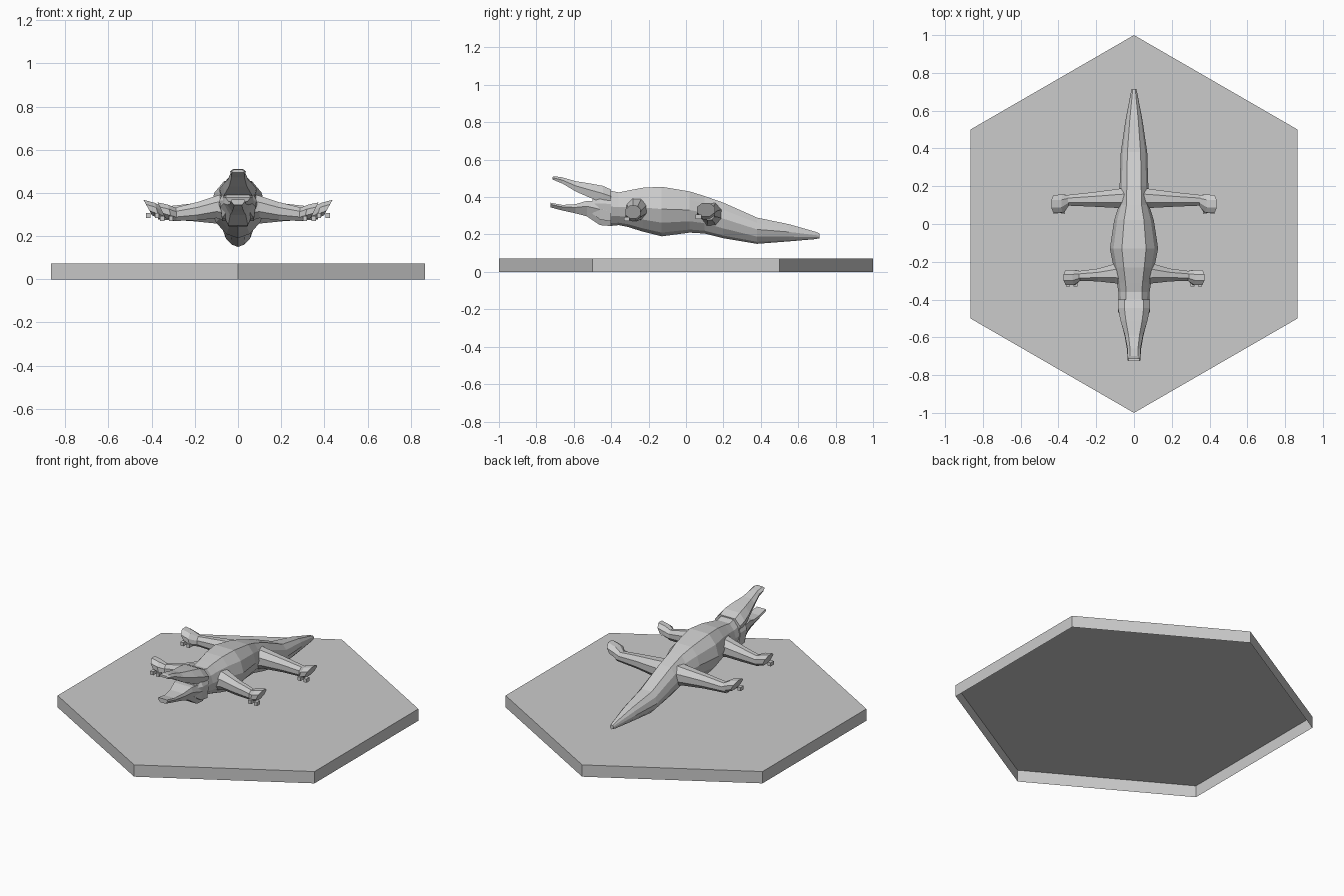
import bpy, bmesh, math
from mathutils import Vector


def make_object(name, bm, mirror=False):
    bmesh.ops.recalc_face_normals(bm, faces=bm.faces[:])
    mesh = bpy.data.meshes.new(name)
    bm.to_mesh(mesh)
    bm.free()
    ob = bpy.data.objects.new(name, mesh)
    bpy.context.collection.objects.link(ob)
    if mirror:
        ob.modifiers.new("mirror", 'MIRROR')
    return ob


def loft(name, rings, mirror=False):
    """Bridge a list of equal point rings and cap both ends."""
    bm = bmesh.new()
    vr = [[bm.verts.new(p) for p in ring] for ring in rings]
    n = len(vr[0])
    for a, b in zip(vr, vr[1:]):
        for i in range(n):
            bm.faces.new((a[i], a[(i + 1) % n], b[(i + 1) % n], b[i]))
    bm.faces.new(vr[0])
    bm.faces.new(vr[-1])
    return make_object(name, bm, mirror)


def section(half, y, w, top, bottom):
    """Symmetric cross-section from a half outline in the -1..1 range."""
    full = half + [(-x, z) for x, z in reversed(half) if x > 0]
    mid, h = (top + bottom) / 2, (top - bottom) / 2
    return [(x * w, y, mid + z * h) for x, z in full]


# Hexagonal base, open underneath
bm = bmesh.new()
corners = [(math.sin(i * math.pi / 3), math.cos(i * math.pi / 3)) for i in range(6)]
low = [bm.verts.new((x, y, 0)) for x, y in corners]
high = [bm.verts.new((x, y, 0.072)) for x, y in corners]
bm.faces.new(high)
for i in range(6):
    j = (i + 1) % 6
    bm.faces.new((low[i], low[j], high[j], high[i]))
base = make_object("hex_base", bm)
if base.data.polygons[0].normal.z < 0:
    base.data.flip_normals()

# Body and tail
body_half = [(0.5, 1), (0.85, 0.6), (1, 0.1), (0.8, -0.45), (0.42, -0.85), (0, -1)]
body = [  # y, half width, top, bottom
    (-0.41, 0.082, 0.435, 0.245), (-0.36, 0.083, 0.425, 0.25),
    (-0.31, 0.09, 0.435, 0.24), (-0.23, 0.108, 0.45, 0.215),
    (-0.13, 0.128, 0.455, 0.19), (0.02, 0.105, 0.43, 0.21),
    (0.10, 0.08, 0.405, 0.205), (0.20, 0.076, 0.37, 0.18),
    (0.38, 0.07, 0.29, 0.15), (0.55, 0.045, 0.255, 0.163),
    (0.69, 0.018, 0.215, 0.175), (0.715, 0.012, 0.205, 0.18)]
loft("body_and_tail", [section(body_half, *s) for s in body])

# Head: upper jaw, lower jaw and the block behind the mouth
jaw_half = [(0.6, 1), (1, 0.1), (0.85, -1)]
upper = [(-0.40, 0.085, 0.44, 0.36), (-0.445, 0.085, 0.46, 0.37),
         (-0.51, 0.072, 0.472, 0.395), (-0.59, 0.048, 0.485, 0.43),
         (-0.66, 0.035, 0.505, 0.472), (-0.70, 0.036, 0.511, 0.488),
         (-0.715, 0.03, 0.508, 0.495)]
loft("upper_jaw", [section(jaw_half, *s) for s in upper])
lower_half = [(0.9, 1), (1, 0.3), (0.55, -1)]
lower = [(-0.40, 0.08, 0.37, 0.245), (-0.46, 0.082, 0.38, 0.25),
         (-0.53, 0.066, 0.38, 0.297), (-0.59, 0.05, 0.362, 0.313),
         (-0.66, 0.038, 0.358, 0.328), (-0.725, 0.033, 0.37, 0.345)]
loft("lower_jaw", [section(lower_half, *s) for s in lower])
cheek = [(-0.40, 0.086, 0.44, 0.27), (-0.46, 0.086, 0.435, 0.28),
         (-0.50, 0.066, 0.41, 0.31)]
loft("cheeks", [section(jaw_half, *s) for s in cheek])


# Legs: octagonal tubes running sideways, ending in a wide raised foot
def leg(name, stations):
    rings = []
    for x, y, ry, z, rz, lean in stations:
        ring = []
        for i in range(8):
            a = (i + 0.5) * math.pi / 4
            c, s = math.cos(a) * 1.08, math.sin(a) * 1.08
            ring.append((x + lean * s, y + ry * c, z + rz * s))
        rings.append(ring)
    loft(name, rings, True)


leg("front_legs", [
    (0.05, -0.265, 0.062, 0.335, 0.065, 0), (0.10, -0.262, 0.052, 0.335, 0.052, 0),
    (0.19, -0.27, 0.034, 0.315, 0.042, 0), (0.30, -0.275, 0.025, 0.30, 0.03, 0)])
leg("hind_legs", [
    (0.03, 0.135, 0.06, 0.305, 0.065, 0), (0.09, 0.135, 0.05, 0.31, 0.053, 0),
    (0.22, 0.13, 0.038, 0.31, 0.04, 0), (0.37, 0.125, 0.027, 0.305, 0.028, 0)])
leg("front_feet", [
    (0.285, -0.275, 0.026, 0.30, 0.03, 0), (0.315, -0.283, 0.04, 0.31, 0.036, 0.01),
    (0.355, -0.283, 0.04, 0.32, 0.036, 0.018)])
leg("hind_feet", [
    (0.345, 0.125, 0.028, 0.305, 0.028, 0), (0.375, 0.108, 0.048, 0.318, 0.036, 0.01),
    (0.418, 0.106, 0.048, 0.332, 0.036, 0.02)])


# Small claws under each foot
def claws(name, x, y, z):
    bm = bmesh.new()
    for dx in (0, 0.04):
        made = bmesh.ops.create_cube(bm, size=1)["verts"]
        bmesh.ops.scale(bm, verts=made, vec=Vector((0.02, 0.03, 0.022)))
        bmesh.ops.translate(bm, verts=made, vec=Vector((x + dx, y, z)))
    make_object(name, bm, True)


claws("front_claws", 0.31, -0.316, 0.282)
claws("hind_claws", 0.375, 0.067, 0.295)
